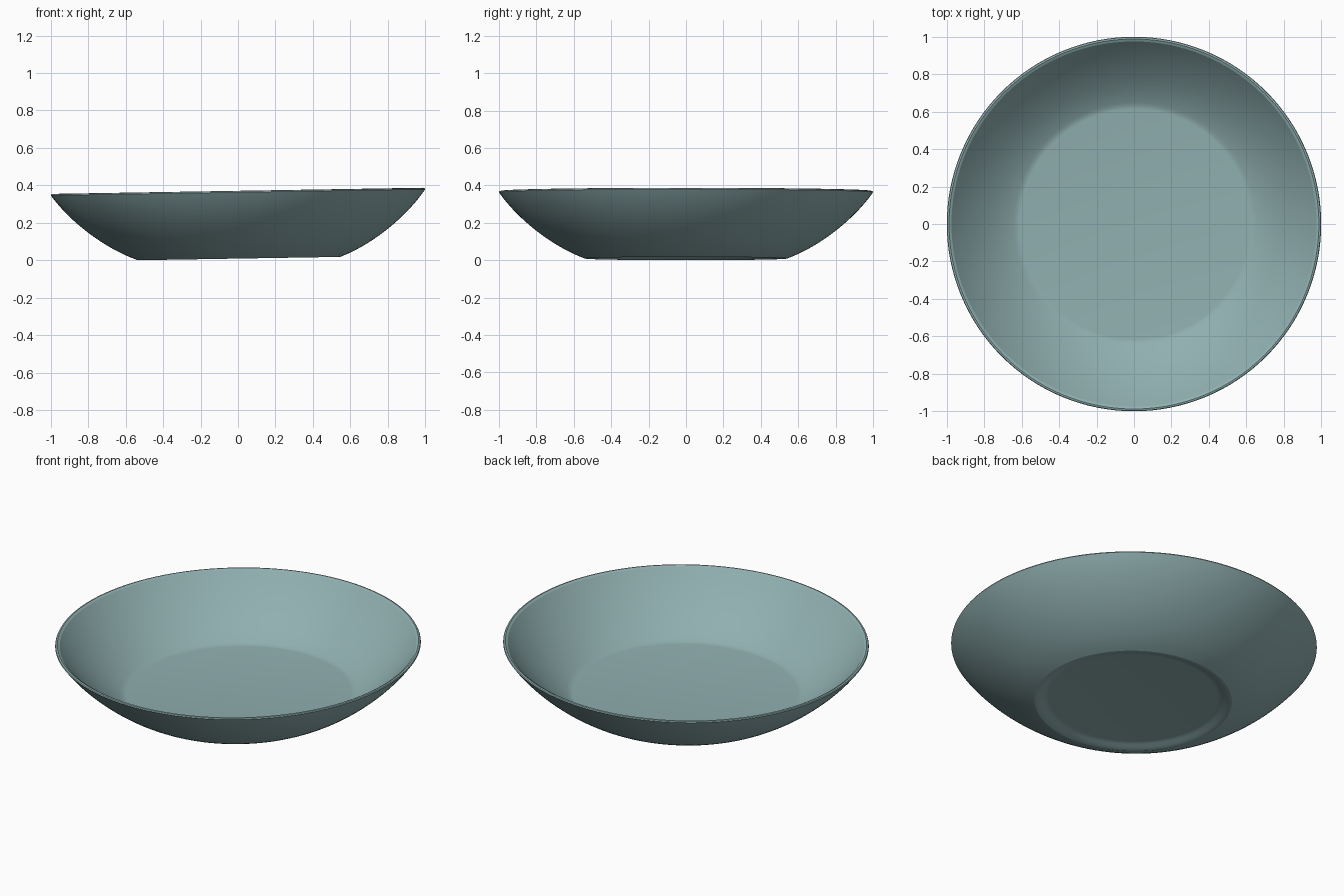
import bpy
import bmesh
import math
from mathutils import Matrix, Vector
from mathutils.geometry import interpolate_bezier

default = bpy.data.objects.get("Cube")
if default:
    bpy.data.objects.remove(default, do_unlink=True)

SEGMENTS = 128
TILT = 0.0165


def make_material(name, colour):
    mat = bpy.data.materials.new(name)
    mat.use_nodes = True
    mat.diffuse_color = colour
    bsdf = mat.node_tree.nodes["Principled BSDF"]
    bsdf.inputs["Base Color"].default_value = colour
    bsdf.inputs["Roughness"].default_value = 0.6
    return mat


def arc(start, handle_a, handle_b, end, count):
    """Curved stretch of the profile, as (radius, height) points."""
    pts = [Vector((r, 0, z)) for r, z in (start, handle_a, handle_b, end)]
    return [(p.x, p.z) for p in interpolate_bezier(*pts, count)]


def lathe(name, profile, mat):
    """Spin a profile that starts and ends on the axis into a closed solid."""
    bm = bmesh.new()
    verts = [bm.verts.new((r, 0, z)) for r, z in profile]
    edges = [bm.edges.new(pair) for pair in zip(verts, verts[1:])]
    bmesh.ops.spin(bm, geom=verts + edges, cent=(0, 0, 0), axis=(0, 0, 1),
                   angle=math.tau, steps=SEGMENTS, use_duplicate=False)
    bmesh.ops.remove_doubles(bm, verts=bm.verts, dist=0.0005)
    bmesh.ops.recalc_face_normals(bm, faces=bm.faces)
    # The dish rests very slightly tilted, with its left side raised
    bm.transform(Matrix.Rotation(-TILT, 4, 'Y'))
    lowest = min(v.co.z for v in bm.verts)
    bm.transform(Matrix.Translation((0, 0, -lowest)))
    middle = (min(v.co.x for v in bm.verts) + max(v.co.x for v in bm.verts)) / 2
    bm.transform(Matrix.Translation((-middle, 0, 0)))
    mesh = bpy.data.meshes.new(name)
    bm.to_mesh(mesh)
    bm.free()
    mesh.materials.append(mat)
    obj = bpy.data.objects.new(name, mesh)
    bpy.context.collection.objects.link(obj)
    bpy.ops.object.select_all(action='DESELECT')
    obj.select_set(True)
    bpy.context.view_layer.objects.active = obj
    bpy.ops.object.shade_smooth_by_angle(angle=math.radians(22))
    return obj


glaze = make_material("grey_teal_glaze", (0.28, 0.43, 0.435, 1))

# Underside with its shallow recess and rounded foot ring
underside = [(0, 0.02), (0.465, 0.02)]
foot = arc((0.475, 0.019), (0.5, 0.012), (0.52, 0), (0.54, 0), 6)
# Outer wall, thin rounded rim, inner wall and flat floor
outer_wall = arc((0.558, 0.007), (0.72, 0.07), (0.9, 0.21), (1, 0.354), 20)
rim = [(0.997, 0.36), (0.988, 0.362)]
inner_wall = arc((0.975, 0.355), (0.87, 0.225), (0.74, 0.11), (0.63, 0.062), 20)
floor = [(0.615, 0.06), (0, 0.06)]

lathe("shallow_dish", underside + foot + outer_wall + rim + inner_wall + floor, glaze)
